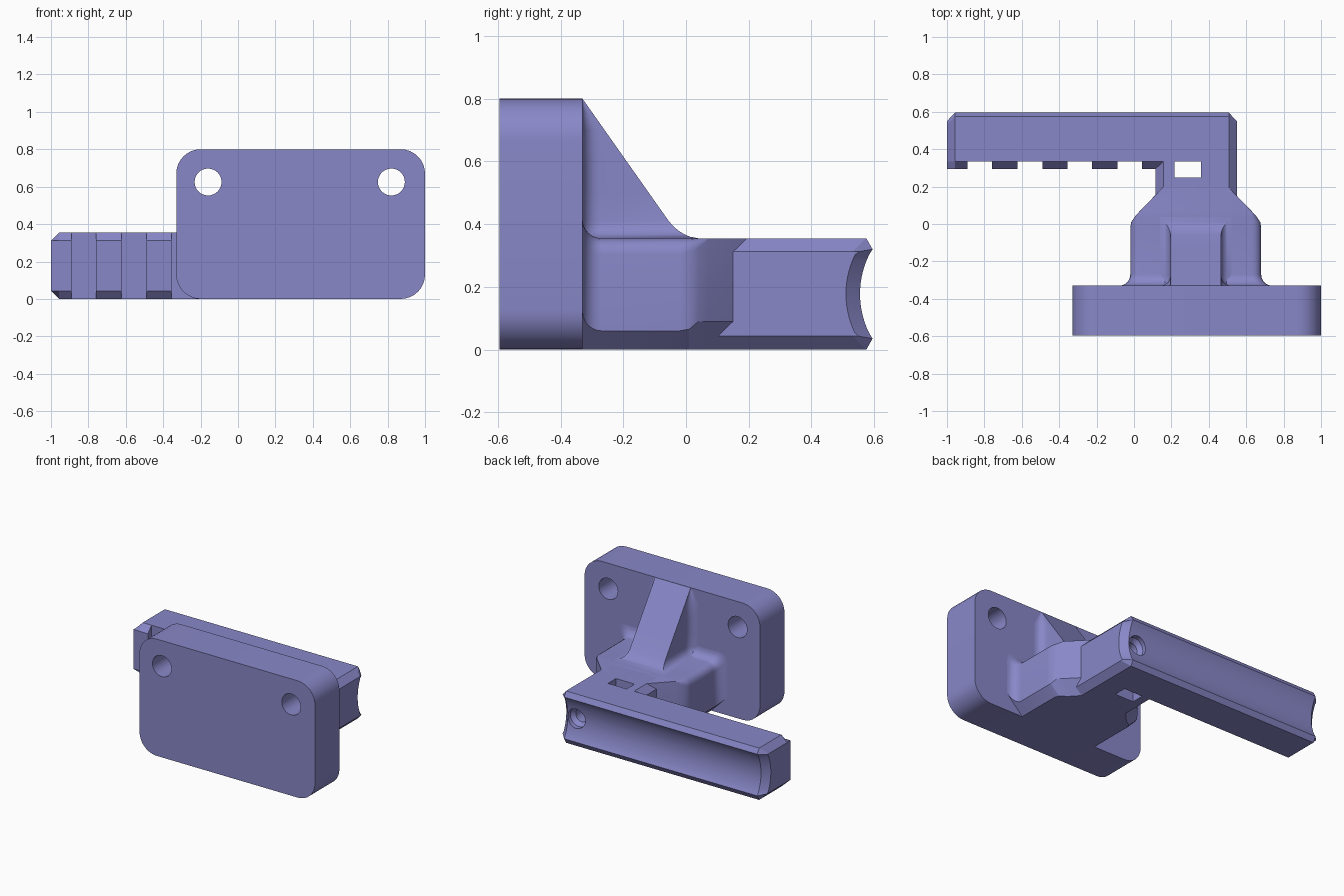
import bpy, bmesh, math

if "Cube" in bpy.data.objects:
    bpy.data.objects.remove(bpy.data.objects["Cube"])

mat = bpy.data.materials.new("lavender plastic")
mat.diffuse_color = (0.25, 0.245, 0.58, 1)
mat.use_nodes = True
mat.node_tree.nodes["Principled BSDF"].inputs["Base Color"].default_value = mat.diffuse_color
CX = 0.33  # centre line of plate and neck


def loft(name, rings):
    """Closed solid through rings that share one point count."""
    bm = bmesh.new()
    loops = [[bm.verts.new(p) for p in r] for r in rings]
    n = len(loops[0])
    for a, b in zip(loops, loops[1:]):
        for i in range(n):
            j = (i + 1) % n
            bm.faces.new((a[i], a[j], b[j], b[i]))
    bm.faces.new(loops[0])
    bm.faces.new(loops[-1])
    bmesh.ops.remove_doubles(bm, verts=bm.verts, dist=1e-5)
    bmesh.ops.recalc_face_normals(bm, faces=bm.faces)
    me = bpy.data.meshes.new(name)
    bm.to_mesh(me)
    bm.free()
    me.materials.append(mat)
    ob = bpy.data.objects.new(name, me)
    bpy.context.collection.objects.link(ob)
    return ob


def box(name, x0, x1, y0, y1, z0, z1):
    return loft(name, [[(x0, y0, z), (x1, y0, z), (x1, y1, z), (x0, y1, z)] for z in (z0, z1)])


def rod(name, x, z, stations, n=32):
    """Round solid along y; stations are (y, radius)."""
    return loft(name, [[(x + r * math.cos(math.tau * i / n), y, z + r * math.sin(math.tau * i / n))
                        for i in range(n)] for y, r in stations])


def cut(ob, cutters):
    for c in cutters:
        c.hide_render = True
        c.hide_viewport = False
        m = ob.modifiers.new("cut", 'BOOLEAN')
        m.operation, m.solver, m.object = 'DIFFERENCE', 'EXACT', c
    bpy.ops.object.select_all(action='DESELECT')
    ob.select_set(True)
    bpy.context.view_layer.objects.active = ob
    for m in list(ob.modifiers):
        bpy.ops.object.modifier_apply(modifier=m.name)


def smooth(ob):
    bpy.ops.object.select_all(action='DESELECT')
    ob.select_set(True)
    bpy.context.view_layer.objects.active = ob
    bpy.ops.object.shade_smooth_by_angle(angle=math.radians(28))


# Mounting plate with rounded corners and two screw holes
R, outline = 0.13, []
for cx, cz, a0 in ((1 - R, 0.8 - R, 0), (-0.33 + R, 0.8 - R, 90),
                   (-0.33 + R, R, 180), (1 - R, R, 270)):
    for k in range(9):
        a = math.radians(a0 + k * 11.25)
        outline.append((cx + R * math.cos(a), cz + R * math.sin(a)))
plate = loft("mounting_plate", [[(x, y, z) for x, z in outline] for y in (-0.595, -0.33)])
plate_holes = [rod("plate_hole_cutter", x, 0.625, [(-0.7, 0.072), (-0.2, 0.072)]) for x in (-0.16, 0.82)]
cut(plate, plate_holes)


# Neck base: filleted into the plate, tapering toward the neck
def section(y, w, top, ct, cb, bottom=0.0):
    half = [(w - cb, bottom), (w, bottom + cb)]
    half += [(w - ct + ct * math.cos(a), top - ct + ct * math.sin(a))
             for a in (k * math.pi / 8 for k in range(5))]
    return [(CX + x, y, z) for x, z in half] + [(CX - x, y, z) for x, z in reversed(half)]


F = 0.06  # fillet radius
rings = []
for k in range(7):
    a = k * math.pi / 12
    e = F * (1 - math.sin(a))
    rings.append(section(-0.33 + F * (1 - math.cos(a)), 0.35 + e, 0.355 + e, 0.05, 0.06 + e))
rings += [section(-0.02, 0.35, 0.355, 0.05, 0.06),
          section(0.01, 0.345, 0.355, 0.045, 0.065),
          section(0.04, 0.325, 0.355, 0.03, 0.09),
          section(0.07, 0.298, 0.355, 0.002, 0.09),
          section(0.20, 0.172, 0.355, 0.002, 0.09)]
base = loft("neck_base", rings)

# Support rib: flared where it meets the plate and the base
rings = []
levels = [0.345, 0.355, 0.36, 0.368, 0.378, 0.39, 0.41, 0.5, 0.6, 0.7, 0.76, 0.799]
for z in levels:
    t = min(max((0.41 - z) / 0.055, 0), 1)
    e = 0.055 * (1 - math.sqrt(1 - t * t))
    d = (0.8 - z) * 0.705 + e
    r = min(0.055, d * 0.9)
    side = [(0.135 + e + r, -0.34)]
    side += [(0.135 + e + r * (1 - math.sin(a)), -0.33 + r * (1 - math.cos(a)))
             for a in (k * math.pi / 12 for k in range(7))]
    side.append((0.135 + e, -0.33 + d))
    rings.append([(CX + x, y, z) for x, y in side] + [(CX - x, y, z) for x, y in reversed(side)])
rib = loft("support_rib", rings)

# Neck: chamfered bar joining base and rail
C = 0.043
bar = [(0.115, C), (0.115 + C, 0), (0.55 - C, 0), (0.55, C),
       (0.55, 0.355 - C), (0.55 - C, 0.355), (0.115 + C, 0.355), (0.115, 0.355 - C)]
neck = loft("neck", [[(x, y, z) for x, z in bar] for y in (0.06, 0.37)])

# Rail: hollow-backed bar with chamfered ends
prof = [(0.295, C), (0.335, 0), (0.575, 0), (0.595, 0.035)]
GR, GY = 0.283, 0.555 + 0.283
for k in range(1, 16):
    z = 0.0355 + k * 0.284 / 16
    prof.append((GY - math.sqrt(GR ** 2 - (z - 0.1775) ** 2), z))
prof += [(0.595, 0.32), (0.575, 0.355), (0.335, 0.355), (0.295, 0.355 - C)]


def end_ring(x):
    return [(x, y - 0.045 if y > 0.5 else y, min(max(z, C), 0.355 - C)) for y, z in prof]


rail = loft("rail", [end_ring(-1)] + [[(x, y, z) for y, z in prof] for x in (-1 + C, 0.55 - C)]
            + [end_ring(0.55)])

# Rail notches, through window and screw hole
notches = [box("notch_cutter", x, x + 0.132, 0.2, 0.335, -0.1, 0.5)
           for x in (-0.89, -0.622, -0.356, -0.088)]
window = box("window_cutter", 0.216, 0.357, 0.248, 0.335, -0.1, 0.5)
screw = rod("screw_hole_cutter", 0.44, 0.1775, [(0.2, 0.045), (0.5, 0.045), (0.53, 0.066), (0.7, 0.066)])
cut(rail, notches + [window, screw])
cut(neck, [window, screw])

for ob in (plate, base, rib, neck, rail):
    smooth(ob)
for c in plate_holes + notches + [window, screw]:
    bpy.data.objects.remove(c, do_unlink=True)
